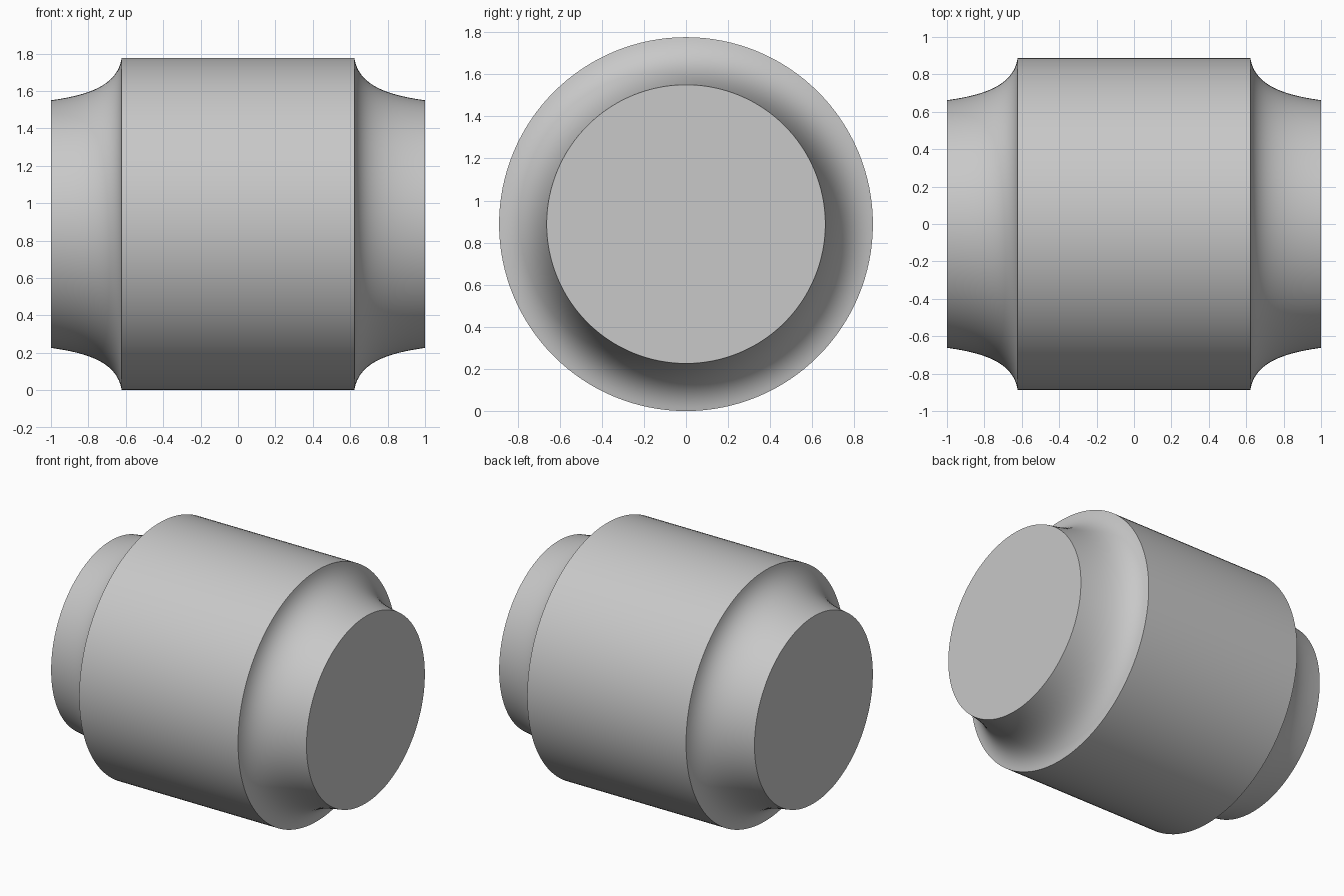
import bpy, bmesh, math
from mathutils import Vector, Matrix
from mathutils.geometry import interpolate_bezier

cube = bpy.data.objects.get("Cube")
if cube:
    bpy.data.objects.remove(cube, do_unlink=True)

HALF_LENGTH = 1.0
BODY_HALF = 0.622
BODY_RADIUS = 0.888
END_RADIUS = 0.662
SEGMENTS = 128

grey = bpy.data.materials.new("plain grey")
grey.use_nodes = True
colour = (0.58, 0.58, 0.58, 1)
grey.diffuse_color = colour
grey.node_tree.nodes["Principled BSDF"].inputs["Base Color"].default_value = colour

# Concave flare from the body rim down to the end face, as (x, radius)
flare = interpolate_bezier(
    Vector((BODY_HALF, BODY_RADIUS, 0)), Vector((0.645, 0.74, 0)),
    Vector((0.80, 0.69, 0)), Vector((HALF_LENGTH, END_RADIUS, 0)), 24)
right_half = [(p.x, p.y) for p in flare]
profile = [(-x, r) for x, r in reversed(right_half)] + right_half

# Solid of revolution about the x axis, closed by flat end discs
bm = bmesh.new()
rings = []
for x, r in profile:
    ring = []
    for i in range(SEGMENTS):
        a = math.tau * i / SEGMENTS
        ring.append(bm.verts.new((x, r * math.cos(a), r * math.sin(a))))
    rings.append(ring)
for a, b in zip(rings, rings[1:]):
    for i in range(SEGMENTS):
        j = (i + 1) % SEGMENTS
        bm.faces.new((a[i], a[j], b[j], b[i]))
bm.faces.new(rings[0])
bm.faces.new(rings[-1])
bmesh.ops.recalc_face_normals(bm, faces=bm.faces)
bm.transform(Matrix.Translation((0, 0, BODY_RADIUS)))

mesh = bpy.data.meshes.new("flared_roller")
bm.to_mesh(mesh)
bm.free()
mesh.materials.append(grey)
roller = bpy.data.objects.new("flared_roller", mesh)
bpy.context.collection.objects.link(roller)

# Smooth curved surfaces, crisp rims
bpy.ops.object.select_all(action="DESELECT")
roller.select_set(True)
bpy.context.view_layer.objects.active = roller
bpy.ops.object.shade_smooth_by_angle(angle=math.radians(35))
